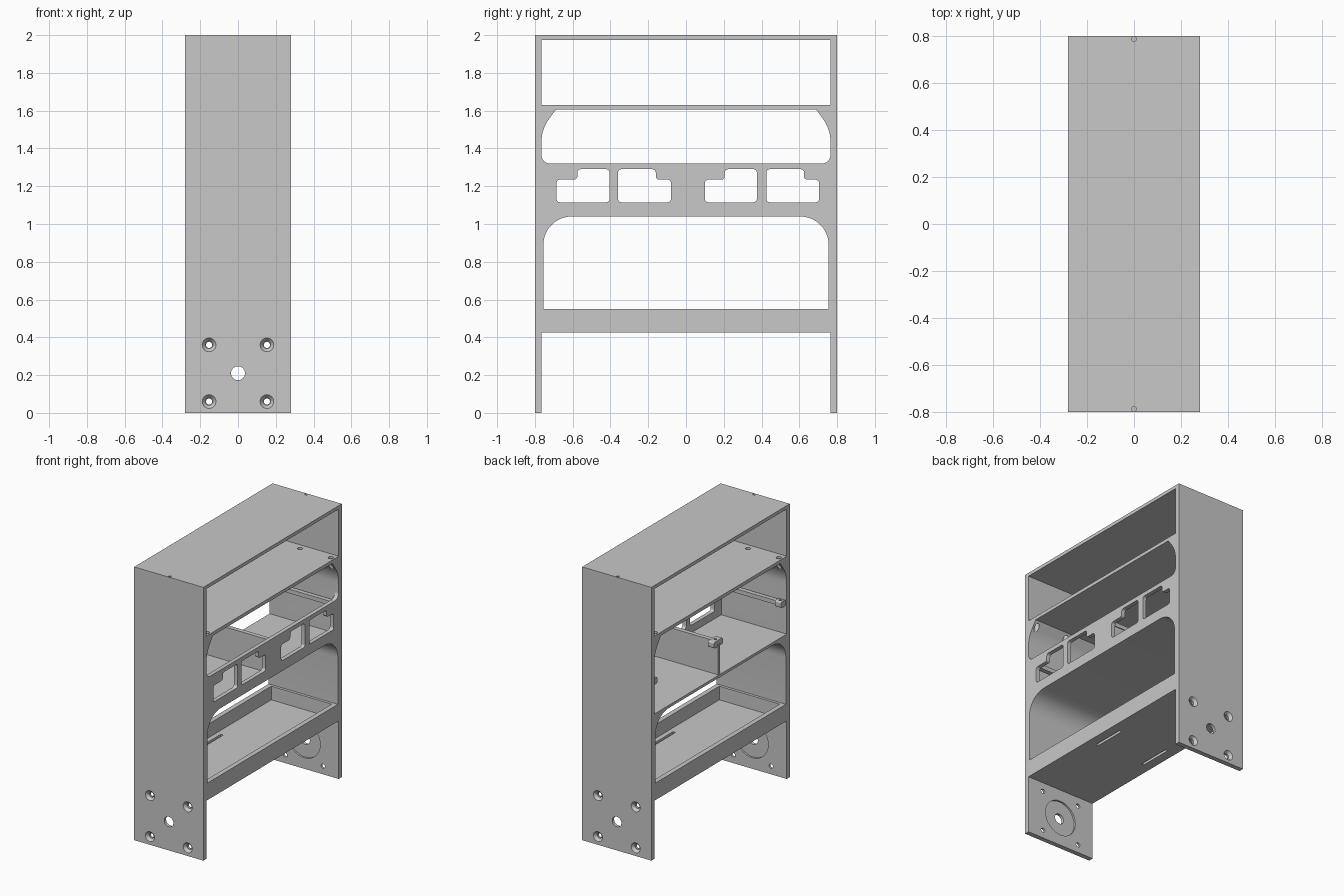
import bpy, bmesh, math
from mathutils import Vector

cube = bpy.data.objects.get("Cube")
if cube:
    bpy.data.objects.remove(cube, do_unlink=True)

SHADE = (0.58, 0.58, 0.58, 1)
grey = bpy.data.materials.new("plain_grey")
grey.use_nodes = True
grey.diffuse_color = SHADE
grey.node_tree.nodes["Principled BSDF"].inputs["Base Color"].default_value = SHADE


def finish(name, bm):
    bmesh.ops.recalc_face_normals(bm, faces=bm.faces)
    me = bpy.data.meshes.new(name)
    bm.to_mesh(me)
    bm.free()
    me.materials.append(grey)
    ob = bpy.data.objects.new(name, me)
    bpy.context.collection.objects.link(ob)
    return ob


def fillet(corners, steps=10):
    """Round each (y, z, radius) corner of a closed outline."""
    out = []
    for i, (y, z, r) in enumerate(corners):
        p = Vector((y, z))
        if r == 0:
            out.append(p)
            continue
        d1 = (Vector(corners[i - 1][:2]) - p).normalized()
        d2 = (Vector(corners[(i + 1) % len(corners)][:2]) - p).normalized()
        half = d1.angle(d2) / 2
        t = r / math.tan(half)
        c = p + (d1 + d2).normalized() * (r / math.sin(half))
        a, b = (p + d1 * t - c).normalized(), (p + d2 * t - c).normalized()
        out += [c + a.slerp(b, k / steps) * r for k in range(steps + 1)]
    return out


def prism(name, corners, x0, x1):
    """Extrude a y-z outline along x."""
    bm = bmesh.new()
    face = bm.faces.new([bm.verts.new((x0, p.x, p.y)) for p in fillet(corners)])
    ext = bmesh.ops.extrude_face_region(bm, geom=[face], use_keep_orig=True)
    moved = [v for v in ext["geom"] if isinstance(v, bmesh.types.BMVert)]
    bmesh.ops.translate(bm, verts=moved, vec=(x1 - x0, 0, 0))
    return finish(name, bm)


def block(name, x0, x1, y0, y1, z0, z1, r=0):
    return prism(name, [(y0, z0, r), (y1, z0, r), (y1, z1, r), (y0, z1, r)], x0, x1)


def cone(name, p, q, r1, r2):
    """Cylinder or cone running from point p to point q."""
    p, q = Vector(p), Vector(q)
    bm = bmesh.new()
    bmesh.ops.create_cone(bm, cap_ends=True, segments=32, radius1=r1, radius2=r2, depth=(q - p).length)
    bm.transform(Vector((0, 0, 1)).rotation_difference(q - p).to_matrix().to_4x4())
    bmesh.ops.translate(bm, verts=bm.verts, vec=(p + q) / 2)
    return finish(name, bm)


def cut(ob, cutter):
    cutter.hide_render = True
    mod = ob.modifiers.new("cut", "BOOLEAN")
    mod.operation, mod.solver, mod.object = "DIFFERENCE", "EXACT", cutter
    bpy.context.view_layer.objects.active = ob
    bpy.ops.object.modifier_apply(modifier=mod.name)
    bpy.data.objects.remove(cutter, do_unlink=True)


W, IN = 0.28, 0.765     # half width, inner face of the end walls
X = 0.4                 # overshoot for through cuts

# Outer case with its through openings
case = block("case", -W, W, -0.8, 0.8, 0, 2)
cut(case, block("c", -X, X, -IN, IN, 1.63, 1.975))
cut(case, block("c", -X, X, -IN, IN, -0.1, 0.425))
arch = [(-0.755, 0.55, 0), (0.755, 0.55, 0), (0.755, 1.04, 0.15), (-0.755, 1.04, 0.15)]
cut(case, prism("c", arch, -X, X))


def bay(bottom, r):
    return [(-IN, bottom, r), (IN, bottom, r), (IN, 1.5, 0.2),
            (0.69, 1.605, 0), (-0.69, 1.605, 0), (-IN, 1.5, 0.2)]


# Device bay: open on one side, closed by the port panel on the other
cut(case, prism("c", bay(1.32, 0.045), -X, X))
cut(case, prism("c", bay(1.06, 0), -X, W - 0.03))

# Stepped port windows
for y0, y1, notch in ((-0.685, -0.405, 0.11), (-0.36, -0.08, -0.08),
                      (0.10, 0.375, 0.105), (0.425, 0.705, -0.08)):
    low, high, top = 1.115, 1.235, 1.29
    near, far = (y0, y1) if notch > 0 else (y1, y0)
    r = 0.018
    outline = [(near, low, r), (far, low, r), (far, top, r),
               (near + notch, top, r), (near + notch, high, r), (near, high, r)]
    cut(case, prism("c", outline, 0.2, X))

# Tray hollow and floor slots
cut(case, block("c", -W + 0.035, W - 0.035, -0.735, 0.735, 0.45, 0.6))
for x in (-0.2, 0.2):
    cut(case, block("c", x - 0.01, x + 0.01, -0.15, 0.1, 0.4, 0.5))

# Holes in the shelf, the top and the two end walls
for s in (-1, 1):
    for x in (-0.25, 0, 0.25):
        cut(case, cone("c", (x, s * 0.717, 1.5), (x, s * 0.717, 1.7), 0.018, 0.018))
    cut(case, cone("c", (0, s * 0.788, 1.95), (0, s * 0.788, 2.1), 0.01, 0.01))
    cut(case, cone("c", (0, s * 0.7, 0.21), (0, s * 0.778, 0.21), 0.13, 0.13))
    cut(case, cone("c", (0, s * 0.7, 0.21), (0, s * 0.9, 0.21), 0.037, 0.037))
    for x in (-0.153, 0.153):
        for z in (0.06, 0.36):
            cut(case, cone("c", (x, s * 0.7, z), (x, s * 0.9, z), 0.016, 0.016))
            cut(case, cone("c", (x, s * 0.78, z), (x, s * 0.802, z), 0.02, 0.038))

# Divider in the device bay
divider = block("bay_divider", -W + 0.005, W - 0.03, 0, 0.02, 1.06, 1.28)

# Support rails with drilled end tabs
parts = [case, divider]
for name, y, half in (("front", -0.74, 0.025), ("middle", 0.01, 0.05), ("back", 0.74, 0.025)):
    parts.append(block(name + "_rail", -0.23, W - 0.03, y - 0.016, y + 0.016, 1.275, 1.305))
    tab = block(name + "_rail_tab", -0.27, -0.22, y - half, y + half, 1.265, 1.31, 0.01)
    cut(tab, cone("c", (-0.245, y, 1.2), (-0.245, y, 1.4), 0.01, 0.01))
    parts.append(tab)

bpy.ops.object.select_all(action="DESELECT")
for ob in parts:
    ob.select_set(True)
bpy.context.view_layer.objects.active = case
bpy.ops.object.shade_smooth_by_angle(angle=math.radians(25))
